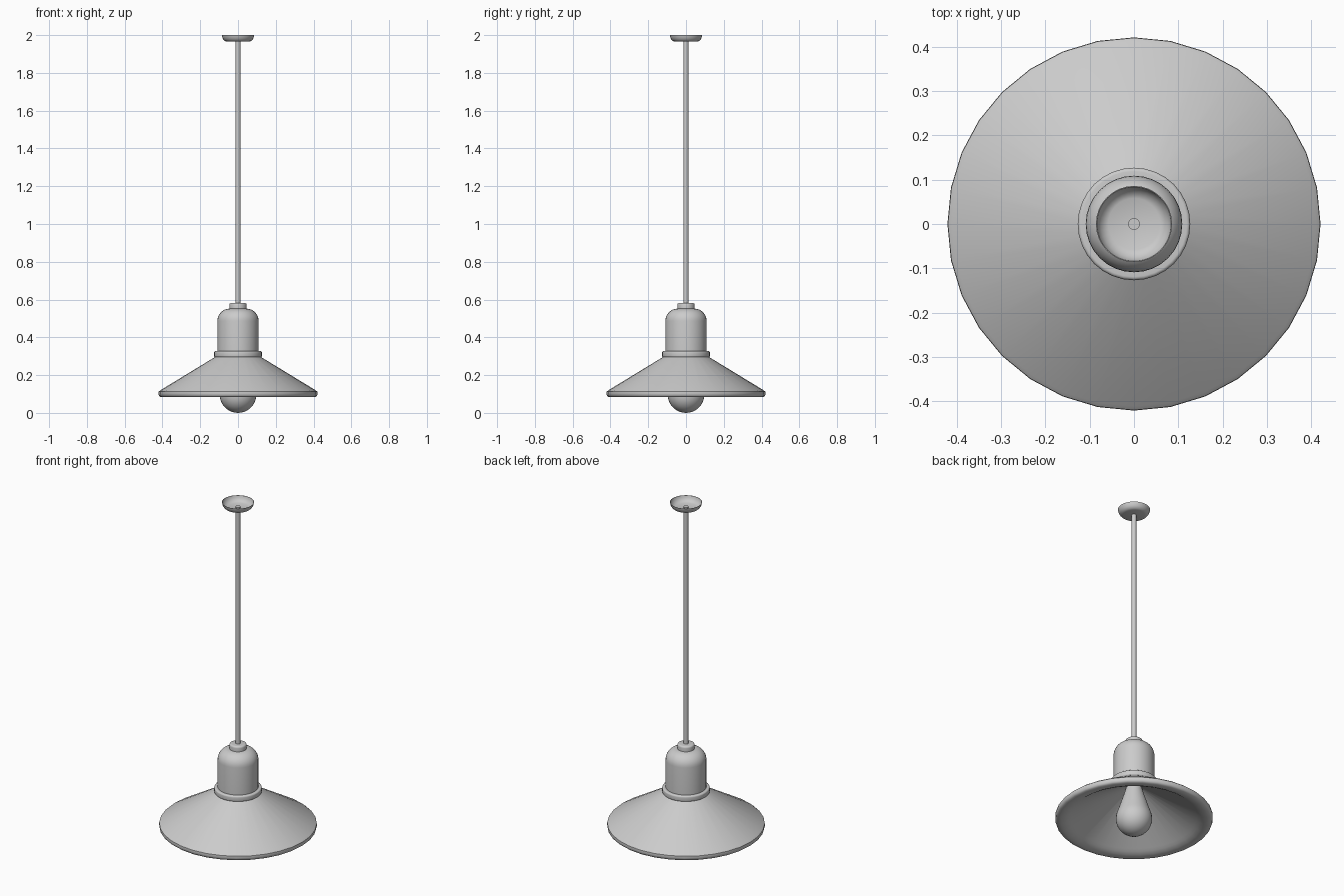
import bpy, math

if "Cube" in bpy.data.objects:
    bpy.data.objects.remove(bpy.data.objects["Cube"])


def lathe(name, profile, sides=32, angle=40):
    """Revolve (radius, z) points around the z axis; radius 0 makes a pole."""
    verts, rings, faces = [], [], []
    for r, z in profile:
        start = len(verts)
        if r < 1e-6:
            verts.append((0, 0, z))
            rings.append([start] * sides)
        else:
            for i in range(sides):
                a = 2 * math.pi * i / sides
                verts.append((r * math.cos(a), r * math.sin(a), z))
            rings.append(list(range(start, start + sides)))
    for lo, hi in zip(rings, rings[1:]):
        for i in range(sides):
            j = (i + 1) % sides
            quad = [lo[i], lo[j], hi[j], hi[i]]
            faces.append(list(dict.fromkeys(quad)))
    mesh = bpy.data.meshes.new(name)
    mesh.from_pydata(verts, [], faces)
    obj = bpy.data.objects.new(name, mesh)
    bpy.context.collection.objects.link(obj)
    bpy.ops.object.select_all(action='DESELECT')
    obj.select_set(True)
    bpy.context.view_layer.objects.active = obj
    bpy.ops.object.shade_smooth_by_angle(angle=math.radians(angle))
    return obj


def arc(cr, cz, rad, a0, a1, n):
    """Points of a circular arc in the (radius, z) plane, angles in degrees."""
    pts = []
    for i in range(n + 1):
        a = math.radians(a0 + (a1 - a0) * i / n)
        pts.append((max(0, cr + rad * math.cos(a)), cz + rad * math.sin(a)))
    return pts


# Bulb: round bottom blending into a tapered neck
lathe("bulb", arc(0, 0.097, 0.097, -90, 20, 11)
      + [(0.084, 0.15), (0.073, 0.185), (0.061, 0.222), (0.049, 0.26),
         (0.04, 0.295), (0.036, 0.335)])

# Conical shade: inner wall, thick rolled rim, outer wall
lathe("shade", [(0.034, 0.288), (0.335, 0.106), (0.35, 0.096), (0.37, 0.087),
                (0.39, 0.083), (0.41, 0.084), (0.418, 0.09), (0.421, 0.101),
                (0.42, 0.112), (0.411, 0.12), (0.118, 0.298)])

# Collar ring where shade meets the socket housing
lathe("collar", [(0.105, 0.294)] + arc(0.119, 0.302, 0.008, -90, 0, 4)
      + arc(0.119, 0.319, 0.008, 0, 90, 4) + [(0.105, 0.327)])

# Socket housing with rounded shoulder
lathe("socket_housing", [(0.109, 0.31), (0.109, 0.487)]
      + arc(0.044, 0.487, 0.065, 0, 90, 8)[1:] + [(0, 0.552)])

# Small cap holding the rod
lathe("rod_cap", [(0, 0.55), (0.046, 0.55), (0.046, 0.572)]
      + arc(0.036, 0.572, 0.01, 0, 90, 4)[1:] + [(0, 0.582)])

# Suspension rod
lathe("rod", [(0, 0.57), (0.013, 0.57), (0.013, 1.974), (0, 1.974)], 16)

# Ceiling canopy: shallow bowl open at the top
lathe("ceiling_canopy", [(0, 1.965), (0.058, 1.965), (0.07, 1.969), (0.079, 1.979),
                         (0.084, 1.991), (0.086, 2.0), (0.084, 2.0), (0.081, 1.989),
                         (0.075, 1.979), (0.067, 1.972), (0.058, 1.968), (0, 1.968)])
